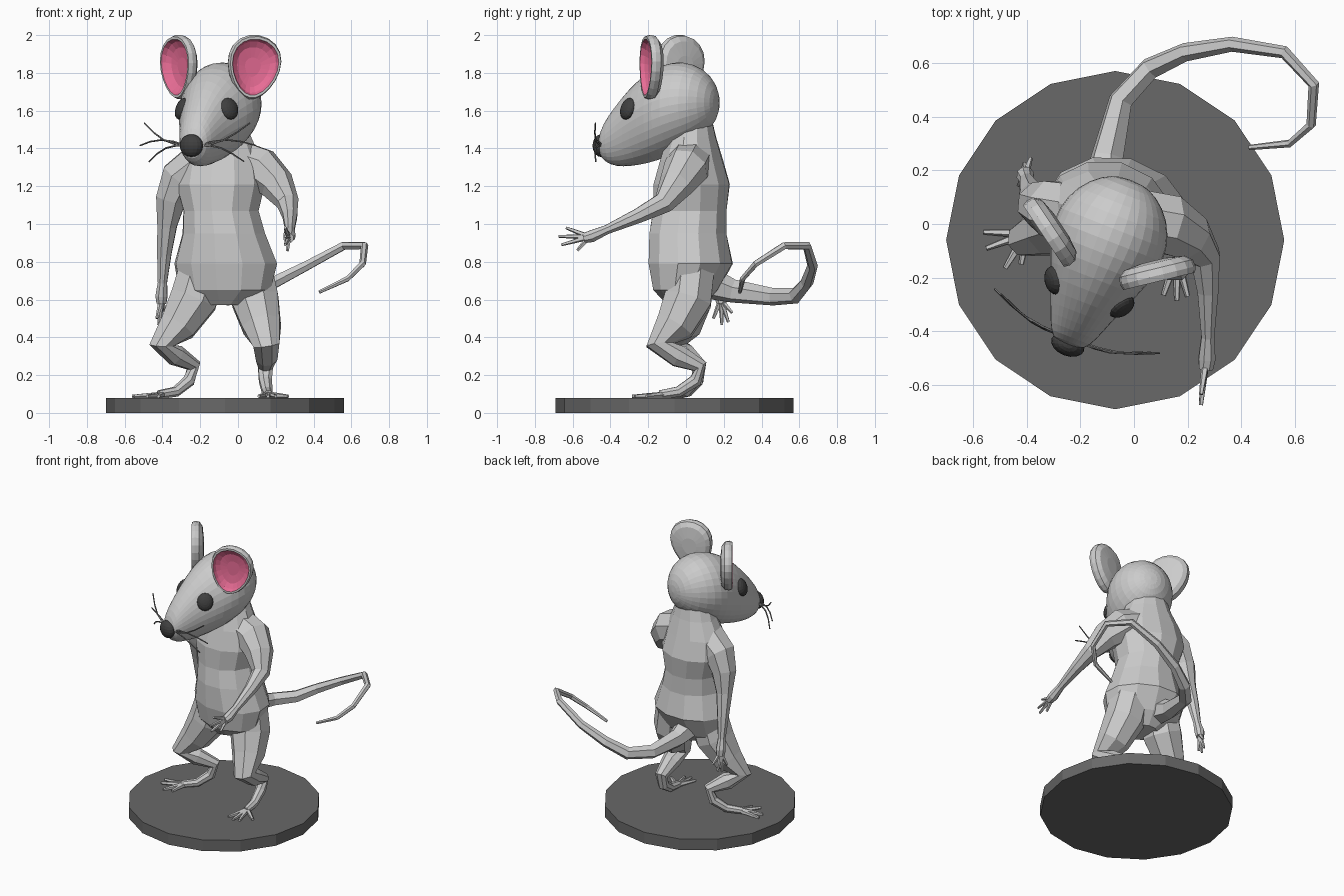
import bpy, bmesh
from math import sin, cos, pi, radians
from mathutils import Vector, Matrix

if "Cube" in bpy.data.objects:
    bpy.data.objects.remove(bpy.data.objects["Cube"])


def material(name, rgb):
    m = bpy.data.materials.new(name)
    m.diffuse_color = (*rgb, 1)
    m.use_nodes = True
    m.node_tree.nodes["Principled BSDF"].inputs["Base Color"].default_value = m.diffuse_color
    return m


DARK = material("dark", (0.05, 0.05, 0.05))
STONE = material("stone", (0.14, 0.14, 0.14))
WHISKER = material("whisker_grey", (0.2, 0.2, 0.2))
PINK = material("pink", (0.8, 0.15, 0.3))


def make(name, bm, mats=()):
    bmesh.ops.recalc_face_normals(bm, faces=bm.faces)
    me = bpy.data.meshes.new(name)
    bm.to_mesh(me)
    bm.free()
    for m in mats:
        me.materials.append(m)
    ob = bpy.data.objects.new(name, me)
    bpy.context.collection.objects.link(ob)
    return ob


def bridge(bm, rings, accent_from=None):
    """Join rings of points into a closed skin; bands from accent_from get material 1."""
    loops = [[bm.verts.new(p) for p in r] for r in rings]
    n = len(loops[0])
    for k, (a, b) in enumerate(zip(loops, loops[1:])):
        for i in range(n):
            j = (i + 1) % n
            f = bm.faces.new((a[i], a[j], b[j], b[i]))
            f.material_index = int(accent_from is not None and k >= accent_from)
    bm.faces.new(loops[0][::-1])
    end = bm.faces.new(loops[-1])
    end.material_index = int(accent_from is not None)


def tube(bm, path, sides=8):
    """Tapered tube along points (x, y, z, radius)."""
    pts = [Vector(p[:3]) for p in path]
    rings, prev, u = [], None, None
    for i, p in enumerate(pts):
        t = (pts[min(i + 1, len(pts) - 1)] - pts[max(i - 1, 0)]).normalized()
        if prev is None:
            u = t.orthogonal().normalized()
        else:
            u = prev.rotation_difference(t) @ u
        prev, v = t, t.cross(u)
        r = path[i][3]
        rings.append([p + r * (cos(a) * u + sin(a) * v)
                      for a in (2 * pi * (k + .5) / sides for k in range(sides))])
    bridge(bm, rings)


def part(name, *paths, sides=8, mats=()):
    bm = bmesh.new()
    for p in paths:
        tube(bm, p, sides)
    return make(name, bm, mats)


def digits(root, tips, r):
    """Thin fingers or toes spreading from one root point."""
    out = []
    for t in tips:
        mid = Vector(root).lerp(Vector(t), .5)
        out.append([(*root, r * 1.3), (*mid, r), (*t, r * .65)])
    return out


def ball(name, matrix, mat):
    bm = bmesh.new()
    bmesh.ops.create_uvsphere(bm, u_segments=16, v_segments=10, radius=1, matrix=matrix)
    return make(name, bm, (mat,))


# Round base with sixteen sides
bm = bmesh.new()
bmesh.ops.create_cone(bm, cap_ends=True, segments=16, radius1=.63, radius2=.63, depth=.08,
                      matrix=Matrix.Translation((-.07, -.06, .04)))
make("base", bm, (STONE,))

# Torso: stacked ovals, turned slightly
torso = [(-.07, 0, .57, .10, .10), (-.07, .0, .65, .25, .17), (-.065, .025, .79, .28, .225),
         (-.075, .01, .95, .225, .21), (-.09, .02, 1.07, .205, .2), (-.095, .03, 1.21, .245, .205),
         (-.095, .03, 1.34, .225, .165), (-.09, .03, 1.46, .165, .13), (-.09, .03, 1.55, .13, .11)]
bm = bmesh.new()
turn = Matrix.Rotation(radians(-14), 3, 'Z')
bridge(bm, [[Vector((x, y, z)) + turn @ Vector((rx * cos(2 * pi * k / 12), ry * sin(2 * pi * k / 12), 0))
             for k in range(12)] for x, y, z, rx, ry in torso])
make("torso", bm)

# Arms
part("reaching_arm", [(0, .02, 1.33, .12), (.12, -.0, 1.29, .12), (.205, -.05, 1.21, .095),
                      (.265, -.12, 1.11, .06), (.275, -.25, 1.045, .042),
                      (.275, -.42, .97, .026), (.272, -.5, .935, .034), (.268, -.54, .925, .028)])
part("reaching_fingers", *digits((.268, -.51, .932), [(.25, -.635, .98), (.25, -.675, .935),
                                 (.25, -.66, .89), (.262, -.575, .86)], .012), sides=5)
part("hanging_arm", [(-.2, .04, 1.32, .12), (-.31, .06, 1.24, .11), (-.355, .075, 1.13, .085),
                     (-.375, .1, .99, .055), (-.39, .135, .84, .04),
                     (-.4, .165, .69, .026), (-.405, .182, .62, .034), (-.405, .188, .58, .028)])
part("hanging_fingers", *digits((-.405, .185, .6), [(-.43, .145, .5), (-.42, .19, .465),
                                (-.41, .225, .48), (-.385, .245, .53)], .012), sides=5)

# Legs, with knee, hock and flat foot
part("left_leg", [(-.19, .02, .76, .13), (-.235, .01, .6, .135), (-.32, -.02, .46, .105),
                  (-.405, -.055, .36, .068), (-.33, .0, .305, .058), (-.235, .07, .25, .04),
                  (-.26, .06, .17, .034), (-.33, .01, .112, .028), (-.42, -.045, .096, .024)])
part("left_toes", *digits((-.4, -.035, .096), [(-.56, -.03, .088), (-.55, -.09, .088),
                          (-.48, -.165, .088), (-.42, -.15, .088)], .014), sides=5)
part("right_leg", [(.06, .03, .76, .13), (.09, .01, .6, .135), (.125, -.06, .46, .11),
                   (.15, -.14, .36, .075), (.15, -.04, .3, .062), (.145, .075, .245, .042),
                   (.145, .05, .17, .036), (.155, -.04, .112, .03), (.16, -.14, .096, .025)])
part("right_toes", *digits((.16, -.12, .096), [(.11, -.265, .088), (.16, -.285, .088),
                           (.2, -.27, .088), (.265, -.21, .088)], .014), sides=5)

# Curling tail
part("tail", [(-.11, .12, .69, .09), (-.1, .25, .645, .063), (-.05, .46, .615, .047),
              (.06, .58, .62, .042), (.19, .64, .69, .035), (.365, .67, .78, .028),
              (.56, .64, .885, .024), (.67, .52, .885, .021), (.66, .37, .79, .018),
              (.58, .3, .71, .015), (.43, .285, .64, .01)], sides=6)

# Head frame: local -y is the way the snout points
H = Matrix.Translation((-.085, -.035, 0)) @ Matrix.Rotation(radians(-21.3), 4, 'Z')

# Head: (forward distance, bottom, top, half width)
profile = [(-.213, 1.6, 1.68, .04), (-.19, 1.53, 1.76, .11), (-.12, 1.45, 1.835, .185),
           (-.02, 1.39, 1.868, .225), (.08, 1.345, 1.855, .218), (.18, 1.315, 1.805, .18),
           (.28, 1.3, 1.72, .135), (.36, 1.3, 1.625, .105), (.42, 1.325, 1.545, .08),
           (.45, 1.365, 1.47, .045)]
bm = bmesh.new()
bridge(bm, [[H @ Vector((w * cos(2 * pi * k / 16), -t, (lo + hi) / 2 + (hi - lo) / 2 * sin(2 * pi * k / 16)))
             for k in range(16)] for t, lo, hi, w in profile])
head = make("head", bm)
head.modifiers.new("round", 'SUBSURF').levels = 1
head.modifiers["round"].render_levels = 1

ball("nose", H @ Matrix.Translation((0, -.445, 1.415)) @ Matrix.Diagonal((.065, .042, .06, 1)), DARK)

for side, s in (("left", -1), ("right", 1)):
    # Eye, flattened against the face
    face_out = Vector((.82 * s, -.58, .35)).to_track_quat('Z', 'Y').to_matrix().to_4x4()
    ball(side + "_eye", H @ Matrix.Translation((.134 * s, -.24, 1.61)) @ face_out
         @ Matrix.Diagonal((.054, .06, .032, 1)), DARK)

    # Ear: egg-shaped dish with a raised rim and pink hollow
    E = (H @ Matrix.Translation((.208 * s, -.076, 1.83)) @ Matrix.Rotation(radians(35 * s), 4, 'Z')
         @ Matrix.Rotation(radians(9 * s), 4, 'Y'))
    dish = [(.35, .045), (.8, .036), (.97, .015), (1, -.012), (.95, -.034),
            (.87, -.034), (.8, -.012), (.62, .006), (.3, .014)]
    bm = bmesh.new()
    bridge(bm, [[E @ Vector((.142 * k * cos(a) * (1 + .2 * sin(a)), d, .172 * k * sin(a)))
                 for a in (2 * pi * i / 20 for i in range(20))] for k, d in dish], accent_from=5)
    ear = make(side + "_ear", bm, (material("fur", (.8, .8, .8)), PINK))

    # Three bowed whiskers
    lines = []
    for x, y, z, bow in ((.3, -.36, 1.535, -.03), (.33, -.35, 1.415, .03), (.27, -.37, 1.33, .03)):
        a, b = Vector((.04 * s, -.42, 1.415)), Vector((x * s, y, z))
        lines.append([(*(H @ (a.lerp(b, t) + Vector((0, -.02, bow)) * sin(pi * t))), .006 - .002 * t)
                      for t in (0, .25, .5, .75, 1)])
    part(side + "_whiskers", *lines, sides=5, mats=(WHISKER,))
